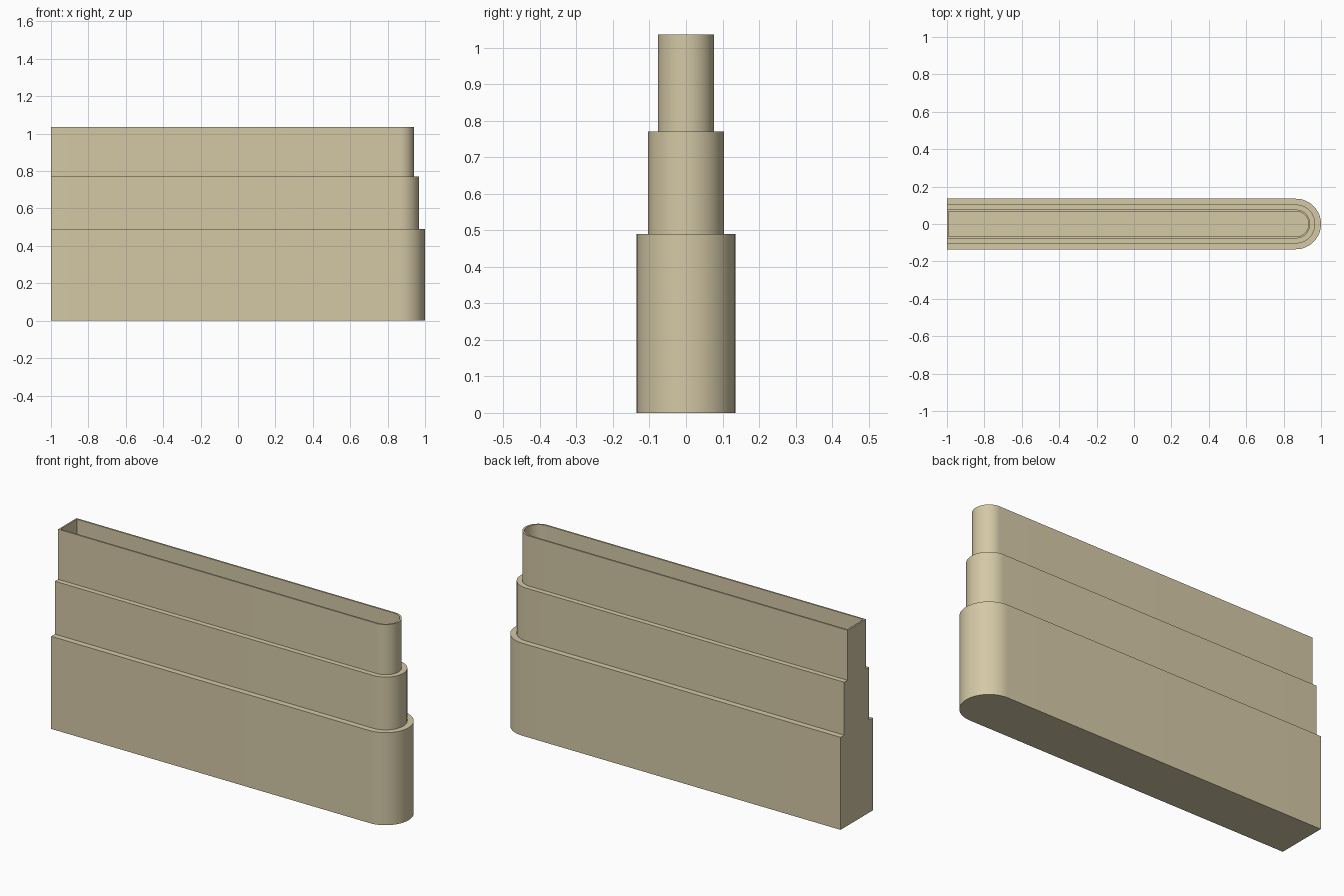
import bpy, bmesh, math

if "Cube" in bpy.data.objects:
    bpy.data.objects.remove(bpy.data.objects["Cube"])

stone = bpy.data.materials.new("warm_stone")
stone.diffuse_color = (0.66, 0.58, 0.38, 1)
stone.use_nodes = True
stone.node_tree.nodes["Principled BSDF"].inputs["Base Color"].default_value = stone.diffuse_color

CX, SEGS = 0.865, 32      # centre and smoothness of the rounded end
TIERS = [(0.135, 0.0, 0.49), (0.104, 0.49, 0.77), (0.077, 0.77, 1.035)]
POCKET_R, POCKET_X, POCKET_FLOOR = 0.068, -0.992, 0.77

bm = bmesh.new()


def ring(radius, z, left=-1.0):
    """U-shaped outline: flat left end, rounded right end."""
    pts = [(left, -radius)]
    for i in range(SEGS + 1):
        a = -math.pi / 2 + math.pi * i / SEGS
        pts.append((CX + radius * math.cos(a), radius * math.sin(a)))
    pts.append((left, radius))
    return [bm.verts.new((x, y, z)) for x, y in pts]


def bridge(a, b, closed=False):
    n = len(a)
    for i in range(n if closed else n - 1):
        j = (i + 1) % n
        bm.faces.new((a[i], a[j], b[j], b[i]))


# Stepped outer walls and ledges
rings = [ring(r, z) for r, z0, z1 in TIERS for z in (z0, z1)]
for a, b in zip(rings, rings[1:]):
    bridge(a, b)
bm.faces.new(list(reversed(rings[0])))

# Flat end wall as one stepped face
bm.faces.new([r[0] for r in rings] + [r[-1] for r in reversed(rings)])

# Thin rim and hollow in the top tier
rim = ring(POCKET_R, TIERS[-1][2], POCKET_X)
floor = ring(POCKET_R, POCKET_FLOOR, POCKET_X)
bridge(rings[-1], rim, True)
bridge(rim, floor, True)
bm.faces.new(floor)

bmesh.ops.recalc_face_normals(bm, faces=bm.faces[:])
mesh = bpy.data.meshes.new("stepped_body")
bm.to_mesh(mesh)
bm.free()
mesh.materials.append(stone)
body = bpy.data.objects.new("stepped_body", mesh)
bpy.context.collection.objects.link(body)
bpy.context.view_layer.objects.active = body
body.select_set(True)
bpy.ops.object.shade_smooth_by_angle(angle=math.radians(30))
